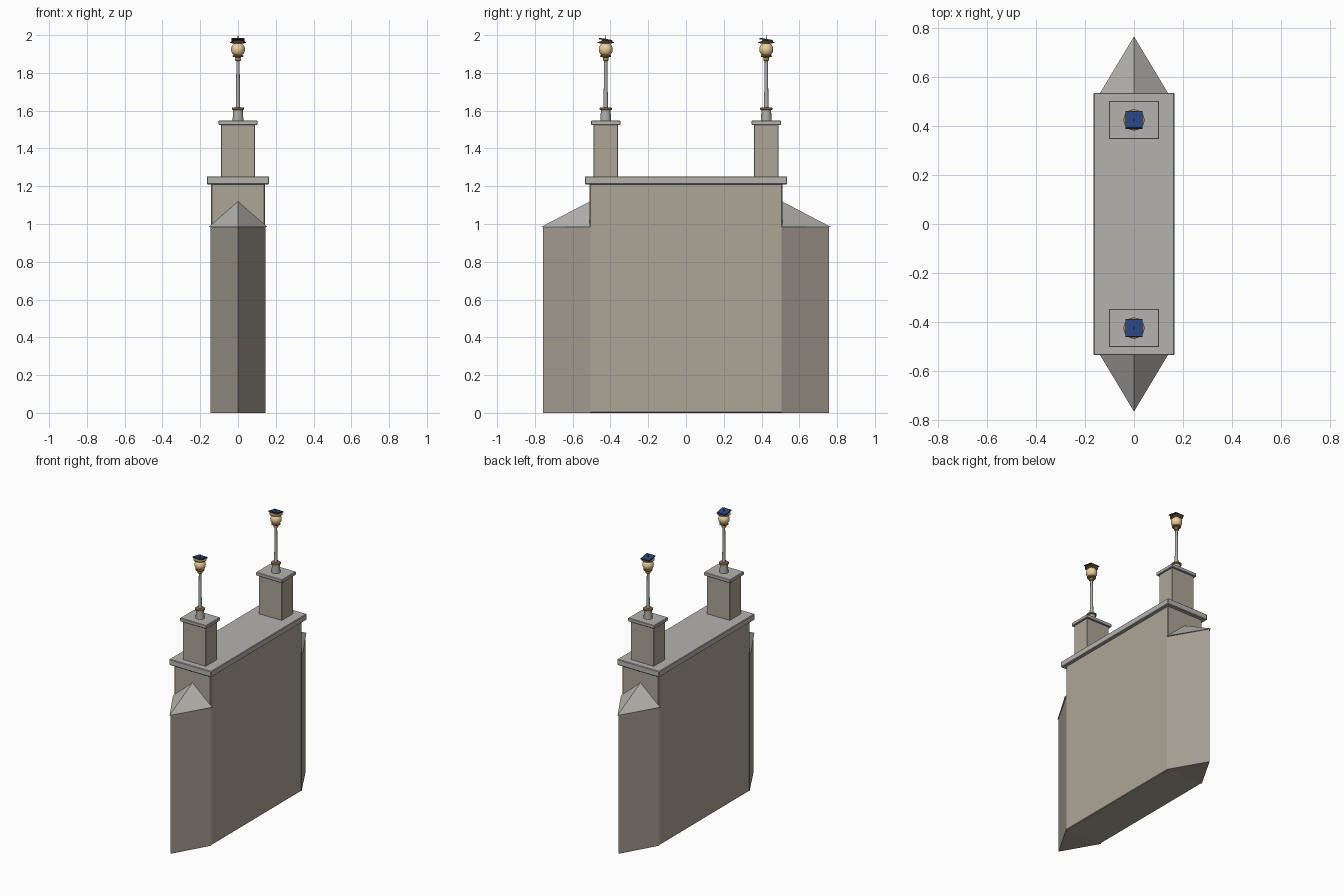
import bpy, bmesh, math
from mathutils import Matrix

if "Cube" in bpy.data.objects:
    bpy.data.objects.remove(bpy.data.objects["Cube"])


def mat(name, r, g, b):
    m = bpy.data.materials.new(name)
    m.diffuse_color = (r, g, b, 1)
    m.use_nodes = True
    m.node_tree.nodes["Principled BSDF"].inputs["Base Color"].default_value = m.diffuse_color
    return m


STONE = mat("stone", 0.42, 0.38, 0.31)
SIDE = mat("cutwater_stone", 0.38, 0.34, 0.29)
COPING = mat("coping_stone", 0.46, 0.45, 0.43)
METAL = mat("pale_metal", 0.42, 0.42, 0.40)
BRASS = mat("brass", 0.36, 0.22, 0.07)
GLASS = mat("warm_glass", 0.85, 0.62, 0.32)
DARK = mat("dark_metal", 0.04, 0.04, 0.045)
BLUE = mat("solar_blue", 0.02, 0.06, 0.22)


def finish(name, bm, material):
    bmesh.ops.recalc_face_normals(bm, faces=bm.faces)
    me = bpy.data.meshes.new(name)
    bm.to_mesh(me)
    bm.free()
    me.materials.append(material)
    ob = bpy.data.objects.new(name, me)
    bpy.context.collection.objects.link(ob)
    return ob


def box(name, size, center, material, bevel=0.0, tilt=0.0):
    bm = bmesh.new()
    m = Matrix.Translation(center) @ Matrix.Rotation(tilt, 4, 'X') @ Matrix.Diagonal((*size, 1))
    bmesh.ops.create_cube(bm, size=1, matrix=m)
    ob = finish(name, bm, material)
    if bevel:
        mod = ob.modifiers.new("bevel", 'BEVEL')
        mod.width, mod.segments = bevel, 1
    return ob


def lathe(name, profile, y, material, n=24):
    # Closed solid of revolution from (radius, height) points
    bm = bmesh.new()
    rings = [[bm.verts.new((r * math.cos(2 * math.pi * i / n),
                            y + r * math.sin(2 * math.pi * i / n), z)) for i in range(n)]
             for r, z in profile]
    for a, b in zip(rings, rings[1:]):
        for i in range(n):
            j = (i + 1) % n
            bm.faces.new((a[i], a[j], b[j], b[i]))
    bm.faces.new(rings[0])
    bm.faces.new(rings[-1])
    ob = finish(name, bm, material)
    bpy.ops.object.select_all(action='DESELECT')
    ob.select_set(True)
    bpy.context.view_layer.objects.active = ob
    bpy.ops.object.shade_smooth_by_angle(angle=math.radians(35))
    return ob


def cutwater(end, s):
    # Pointed triangular prism against the pier end
    bm = bmesh.new()
    base = [bm.verts.new(p) for p in ((-0.145, s * 0.505, 0), (0.145, s * 0.505, 0), (0, s * 0.757, 0))]
    f = bm.faces.new(base)
    top = bmesh.ops.extrude_face_region(bm, geom=[f])["geom"]
    bmesh.ops.translate(bm, vec=(0, 0, 0.985), verts=[v for v in top if isinstance(v, bmesh.types.BMVert)])
    finish(end + "_cutwater", bm, SIDE)
    # Sloped half-pyramid roof, slightly overhanging
    bm = bmesh.new()
    a, b, c, d = [bm.verts.new(p) for p in ((-0.155, s * 0.508, 0.985), (0.155, s * 0.508, 0.985),
                                            (0, s * 0.766, 0.985), (0, s * 0.508, 1.12))]
    for tri in ((a, b, c), (a, b, d), (b, c, d), (c, a, d)):
        bm.faces.new(tri)
    finish(end + "_cutwater_roof", bm, COPING)


# Pier body and coping slab
box("pier_body", (0.284, 1.02, 1.215), (0, 0, 0.6075), STONE, 0.004)
box("coping_slab", (0.33, 1.072, 0.042), (0, 0, 1.231), COPING, 0.004)

for end, s in (("front", -1), ("back", 1)):
    cutwater(end, s)
    y = s * 0.425
    # Pedestal with cap
    box(end + "_pedestal", (0.182, 0.13, 0.28), (0, y, 1.387), STONE, 0.003)
    box(end + "_pedestal_cap", (0.206, 0.156, 0.024), (0, y, 1.536), COPING, 0.003)
    # Lamp post
    lathe(end + "_lamp_base", [(0.029, 1.546), (0.025, 1.608)], y, METAL)
    lathe(end + "_base_ring", [(0.028, 1.604), (0.033, 1.607), (0.033, 1.614), (0.028, 1.618)], y, BRASS)
    lathe(end + "_lamp_pole", [(0.012, 1.615), (0.008, 1.875)], y, METAL)
    lathe(end + "_pole_collar", [(0.010, 1.862), (0.015, 1.866), (0.015, 1.874), (0.013, 1.882),
                                 (0.029, 1.886), (0.029, 1.892), (0.02, 1.895)], y, BRASS)
    # Globe, brim and cap
    lathe(end + "_lamp_globe", [(0.037 * math.sin(t * math.pi / 14), 1.924 - 0.037 * math.cos(t * math.pi / 14))
                                for t in range(1, 14)], y, GLASS)
    lathe(end + "_lamp_brim", [(0.030, 1.956), (0.043, 1.959), (0.043, 1.963), (0.026, 1.968)], y, BRASS)
    lathe(end + "_lamp_neck", [(0.024, 1.964), (0.020, 1.974)], y, DARK)
    # Tilted solar panel and finial
    tilt = -math.radians(10)
    box(end + "_panel_frame", (0.070, 0.072, 0.006), (0, y, 1.975), DARK, 0, tilt)
    box(end + "_solar_panel", (0.064, 0.066, 0.003), (0, y + 0.0006, 1.9785), BLUE, 0, tilt)
    lathe(end + "_finial", [(0.003, 1.975), (0.001, 2.0)], y, DARK, 8)
